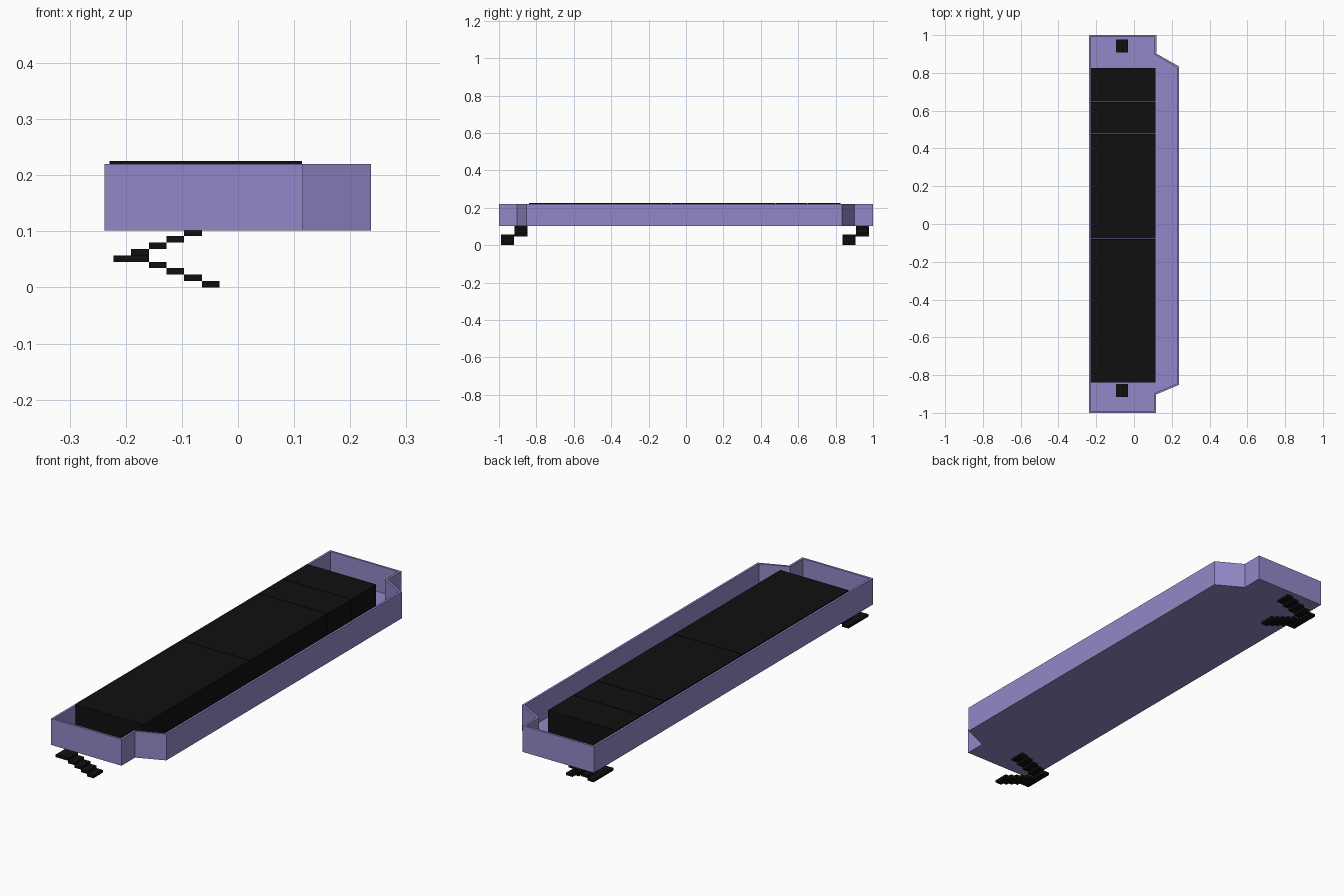
import bpy, bmesh

if "Cube" in bpy.data.objects:
    bpy.data.objects.remove(bpy.data.objects["Cube"])


def material(name, color):
    m = bpy.data.materials.new(name)
    m.diffuse_color = color
    m.use_nodes = True
    m.node_tree.nodes["Principled BSDF"].inputs["Base Color"].default_value = m.diffuse_color
    return m


PURPLE = material("purple", (0.29, 0.25, 0.58, 1))
BLACK = material("black", (0.005, 0.005, 0.005, 1))


def finish(name, bm, mat):
    bmesh.ops.recalc_face_normals(bm, faces=bm.faces[:])
    me = bpy.data.meshes.new(name)
    bm.to_mesh(me)
    bm.free()
    me.materials.append(mat)
    ob = bpy.data.objects.new(name, me)
    bpy.context.collection.objects.link(ob)
    return ob


def add_prism(bm, outline, z0, z1):
    """Closed prism over a plan outline; returns its top face."""
    low = [bm.verts.new((x, y, z0)) for x, y in outline]
    high = [bm.verts.new((x, y, z1)) for x, y in outline]
    n = len(outline)
    for i in range(n):
        j = (i + 1) % n
        bm.faces.new((low[i], low[j], high[j], high[i]))
    bm.faces.new(low[::-1])
    return bm.faces.new(high)


def add_box(bm, x0, x1, y0, y1, z0, z1):
    add_prism(bm, [(x0, y0), (x1, y0), (x1, y1), (x0, y1)], z0, z1)


# Open tray: walls 0.01 thick over a very thin floor
FLOOR = 0.1018
outline = [(-0.238, -1), (0.116, -1), (0.116, -0.903), (0.237, -0.852),
           (0.237, 0.835), (0.119, 0.902), (0.119, 1), (-0.238, 1)]
bm = bmesh.new()
top = add_prism(bm, outline, 0.101, 0.22)
bm.normal_update()
bmesh.ops.inset_region(bm, faces=[top], thickness=0.01, use_even_offset=True)
inner = bmesh.ops.extrude_discrete_faces(bm, faces=[top])["faces"][0]
for v in inner.verts:
    v.co.z = FLOOR
finish("platform_tray", bm, PURPLE)

# Row of four blocks with narrow gaps between them
cuts = [-0.84, -0.077, 0.478, 0.648, 0.828]
for i, (a, b) in enumerate(zip(cuts, cuts[1:])):
    bm = bmesh.new()
    add_box(bm, -0.229, 0.114, a + 0.0015, b - 0.0015, FLOOR, 0.225)
    finish(f"room_block_{i + 1}", bm, BLACK)

# Two-flight staircases: lower flight, shared landing, returning upper flight
STEP, RISE = 0.0315, 0.0114
for name, y in (("front_stairs", -0.989), ("back_stairs", 0.836)):
    bm = bmesh.new()
    for k in range(5):
        x = -0.033 - k * STEP
        add_box(bm, x - STEP, x, y, y + 0.069, k * RISE, (k + 1) * RISE)
        k2 = 9 - k
        add_box(bm, x - STEP, x, y + 0.073, y + 0.142, k2 * RISE, (k2 + 1) * RISE)
    x = -0.033 - 5 * STEP
    add_box(bm, x - STEP, x, y, y + 0.142, 4 * RISE, 5 * RISE)
    finish(name, bm, BLACK)
